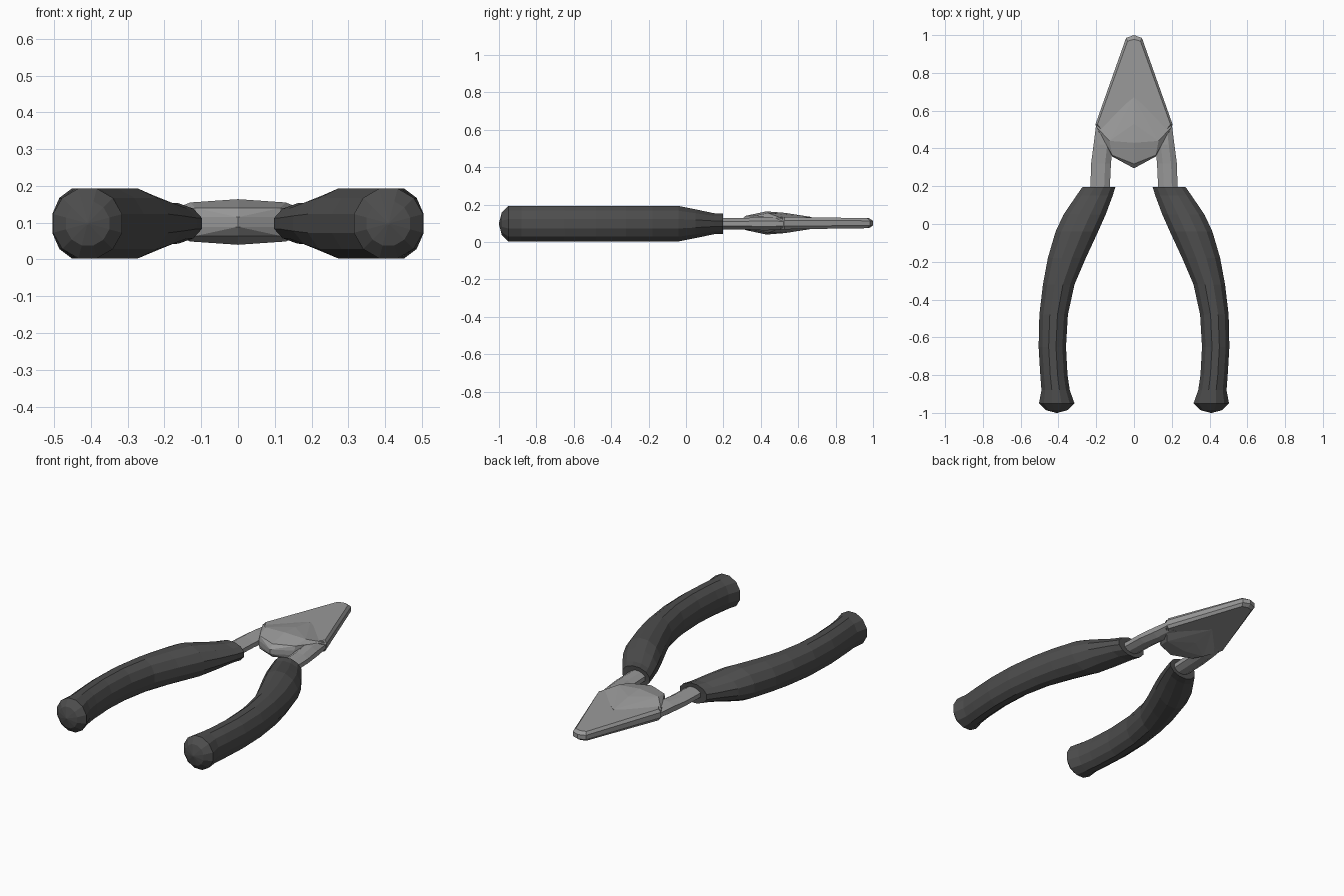
import bpy, bmesh, math

if "Cube" in bpy.data.objects:
    bpy.data.objects.remove(bpy.data.objects["Cube"])

ZC = 0.098


def material(name, v):
    m = bpy.data.materials.new(name)
    m.diffuse_color = (v, v, v, 1)
    m.use_nodes = True
    m.node_tree.nodes["Principled BSDF"].inputs["Base Color"].default_value = m.diffuse_color
    return m


rubber = material("dark_rubber", 0.075)
steel = material("steel", 0.32)


def finish(name, bm, mat):
    bmesh.ops.recalc_face_normals(bm, faces=bm.faces)
    me = bpy.data.meshes.new(name)
    bm.to_mesh(me)
    bm.free()
    me.materials.append(mat)
    ob = bpy.data.objects.new(name, me)
    bpy.context.collection.objects.link(ob)
    return ob


def loft(name, rings, mat):
    """Skin a list of equal-length vertex rings and cap both ends."""
    bm = bmesh.new()
    vs = [[bm.verts.new(p) for p in r] for r in rings]
    n = len(vs[0])
    for a, b in zip(vs, vs[1:]):
        for i in range(n):
            j = (i + 1) % n
            bm.faces.new((a[i], a[j], b[j], b[i]))
    bm.faces.new(vs[0])
    bm.faces.new(vs[-1])
    return finish(name, bm, mat)


def tube(name, sections, sides, side, mat):
    """Sections: y, inner x, outer x, half height."""
    rings = []
    k = 1 / math.cos(math.pi / sides)
    for y, x0, x1, h in sections:
        cx, rx = (x0 + x1) / 2, (x1 - x0) / 2
        ring = []
        for i in range(sides):
            t = (i + 0.5) * 2 * math.pi / sides
            ring.append((side * (cx + k * rx * math.cos(t)), y,
                         ZC + k * h * math.sin(t)))
        rings.append(ring)
    return loft(name, rings, mat)


# Grip sleeves, from the hollow collar to the rounded end
grip = [
    (0.165, 0.13, 0.228, 0.033), (0.195, 0.13, 0.228, 0.033),
    (0.197, 0.098, 0.272, 0.055), (0.15, 0.113, 0.305, 0.056),
    (0.05, 0.15, 0.373, 0.077), (-0.04, 0.19, 0.415, 0.095),
    (-0.18, 0.255, 0.456, 0.095), (-0.32, 0.315, 0.482, 0.095),
    (-0.48, 0.35, 0.501, 0.095), (-0.65, 0.36, 0.505, 0.095),
    (-0.8, 0.352, 0.496, 0.095), (-0.88, 0.34, 0.49, 0.095),
    (-0.95, 0.315, 0.503, 0.095), (-0.985, 0.35, 0.468, 0.06),
    (-1.0, 0.406, 0.412, 0.003)]
# Steel shanks running from the grips into the joint
shank = [(0.15, 0.13, 0.232, 0.03), (0.32, 0.122, 0.227, 0.031),
         (0.42, 0.112, 0.214, 0.036), (0.53, 0.1, 0.2, 0.03)]
for label, s in (("left", -1), ("right", 1)):
    tube(label + "_grip", grip, 12, s, rubber)
    tube(label + "_shank", shank, 8, s, steel)

# Tapered flat jaws with chamfered edges
half = [(0.0, 1.0), (0.042, 0.985), (0.205, 0.525), (0.17, 0.48)]
inset = [(0.0, 0.978), (0.034, 0.968), (0.193, 0.528), (0.16, 0.48)]
rings = []
for pts, z in ((inset, -0.03), (half, -0.014), (half, 0.014), (inset, 0.03)):
    full = pts + [(-x, y) for x, y in pts[:0:-1]]
    rings.append([(x, y, ZC + 0.003 + z * (1.1 if y < 0.6 else 0.9)) for x, y in full])
loft("jaws", rings, steel)

# Faceted pivot boss bulging above and below the jaws
bm = bmesh.new()
boss = [(0, 0.295, 0.013), (0.115, 0.357, 0.013), (0, 0.318, 0.038),
        (0.115, 0.364, 0.038), (0, 0.43, 0.062), (0.13, 0.44, 0.053),
        (0, 0.53, 0.054), (0.2, 0.515, 0.024), (0, 0.67, 0.032)]
for x, y, z in boss:
    for sx in ((1, -1) if x else (1,)):
        for sz in (1, -1):
            bm.verts.new((sx * x, y, ZC + 0.004 + sz * z))
bmesh.ops.convex_hull(bm, input=bm.verts)
finish("pivot_boss", bm, steel)
